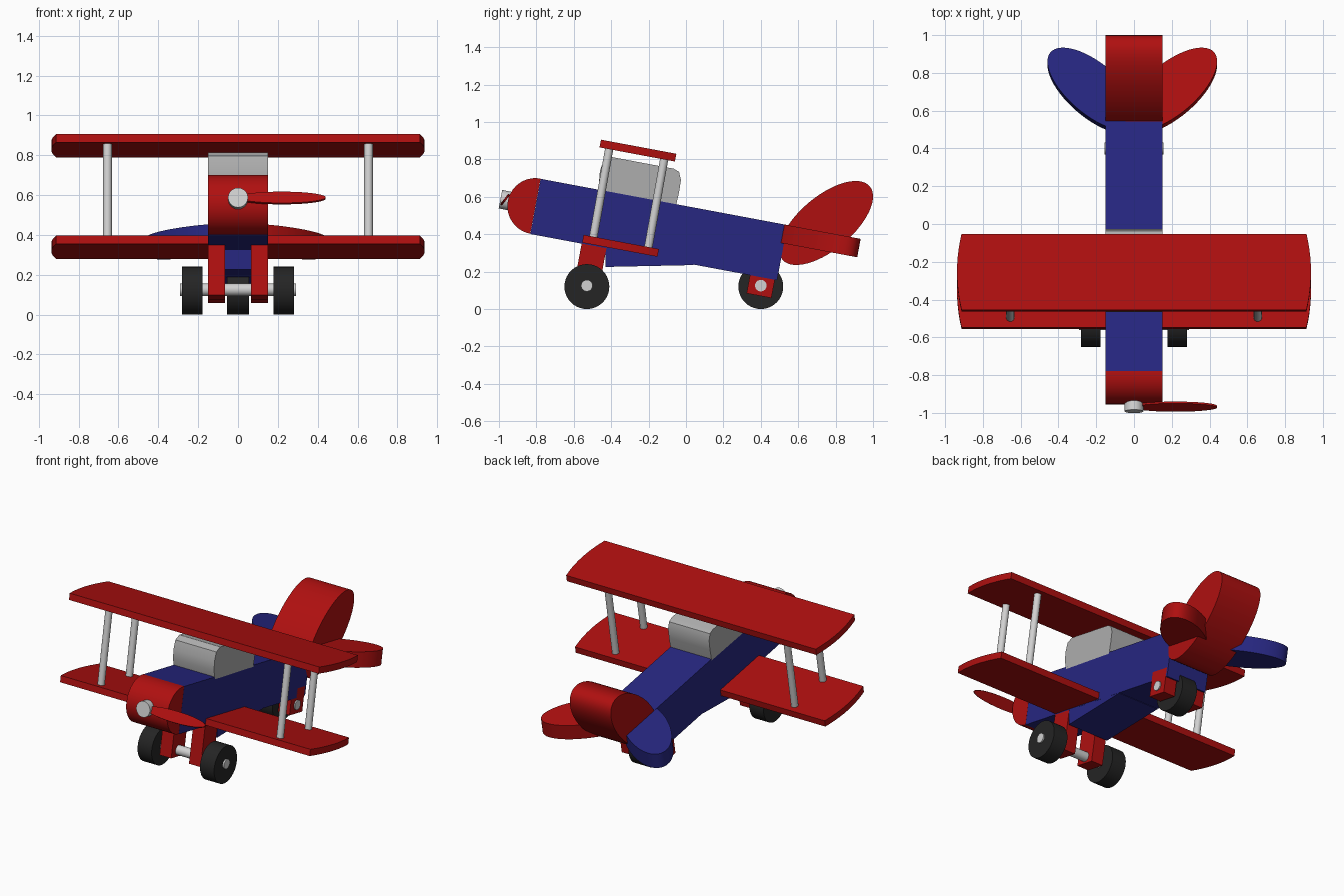
import bpy, bmesh
from math import sin, cos, pi, radians, sqrt
from mathutils import Matrix, Vector

if "Cube" in bpy.data.objects:
    bpy.data.objects.remove(bpy.data.objects["Cube"])

TILT = radians(-10.6)  # the whole plane rests nose-up


def material(name, rgb):
    m = bpy.data.materials.new(name)
    m.diffuse_color = (*rgb, 1)
    m.use_nodes = True
    m.node_tree.nodes["Principled BSDF"].inputs["Base Color"].default_value = m.diffuse_color
    return m


RED = material("red", (0.43, 0.005, 0.005))
BLUE = material("blue", (0.02, 0.02, 0.22))
METAL = material("light grey", (0.64, 0.64, 0.64))
SCREEN = material("mid grey", (0.42, 0.42, 0.42))
RUBBER = material("black", (0.018, 0.018, 0.018))

# maps outline (u, v) + depth w to (y, z) + x
SIDE = Matrix(((0, 0, 1, 0), (1, 0, 0, 0), (0, 1, 0, 0), (0, 0, 0, 1)))


def at(x, y, z, rot=TILT):
    return Matrix.Translation((x, y, z)) @ Matrix.Rotation(rot, 4, 'X')


def prism(name, outline, depth, matrix, mat):
    """Extrude a closed 2D outline symmetrically about its plane."""
    bm = bmesh.new()
    n = len(outline)
    lo = [bm.verts.new((u, v, -depth / 2)) for u, v in outline]
    hi = [bm.verts.new((u, v, depth / 2)) for u, v in outline]
    bm.faces.new(lo[::-1])
    bm.faces.new(hi)
    for i in range(n):
        j = (i + 1) % n
        bm.faces.new((lo[i], lo[j], hi[j], hi[i]))
    bm.transform(matrix)
    bmesh.ops.recalc_face_normals(bm, faces=bm.faces)
    me = bpy.data.meshes.new(name)
    bm.to_mesh(me)
    bm.free()
    me.materials.append(mat)
    ob = bpy.data.objects.new(name, me)
    bpy.context.collection.objects.link(ob)
    return ob


def ellipse(a, b, turn=0.0, n=40):
    pts = [(a * cos(2 * pi * i / n), b * sin(2 * pi * i / n)) for i in range(n)]
    return [(u * cos(turn) - v * sin(turn), u * sin(turn) + v * cos(turn)) for u, v in pts]


def rect(w, h):
    return [(-w / 2, -h / 2), (w / 2, -h / 2), (w / 2, h / 2), (-w / 2, h / 2)]


def rod(name, p, q, r, mat, n=24):
    p, q = Vector(p), Vector(q)
    rot = (q - p).to_track_quat('Z', 'Y').to_matrix().to_4x4()
    return prism(name, ellipse(r, r, 0, n), (q - p).length,
                 Matrix.Translation((p + q) / 2) @ rot, mat)


# Body, belly wedge and round nose
prism("fuselage", rect(1.342, 0.3), 0.3, at(0, -0.145, 0.425) @ SIDE, BLUE)
prism("belly", [(-0.43, 0.225), (0.04, 0.235), (0.04, 0.28), (-0.43, 0.37)], 0.299, SIDE, BLUE)
nose = [(0.15 * cos(t), 0.15 * sin(t)) for t in (pi / 2 + pi * i / 20 for i in range(21))]
prism("nose", nose, 0.3, at(0, -0.805, 0.55) @ SIDE, RED)

# Windscreen block
prism("windscreen", [(-0.455, 0.62), (-0.465, 0.68), (-0.46, 0.74), (-0.44, 0.795), (-0.40, 0.813),
                     (-0.065, 0.75), (-0.037, 0.733), (-0.027, 0.69), (-0.037, 0.625), (-0.054, 0.55)],
      0.3, SIDE, SCREEN)

# Propeller hub and single blade
rod("propeller_hub", (0, -0.992, 0.587), (0, -0.94, 0.577), 0.05, METAL)
prism("propeller_blade", ellipse(0.22, 0.036), 0.012,
      at(0.22, -0.967, 0.585, radians(52)), RED)

# Wings with bowed tips
tip = [(0.913 + 0.024 * (1 - (k / 5) ** 2), 0.205 * k / 5) for k in range(-5, 6)]
wing = tip + [(-u, -v) for u, v in tip]
for name, y, z in (("upper_wing", -0.257, 0.847), ("lower_wing", -0.35, 0.338)):
    prism(name, wing, 0.042, at(0, y, z), RED)

# Wing struts
for side, sx in (("left", -0.655), ("right", 0.655)):
    rod("front_strut_" + side, (sx, -0.497, 0.375), (sx, -0.409, 0.865), 0.022, METAL)
    rod("rear_strut_" + side, (sx, -0.203, 0.32), (sx, -0.115, 0.81), 0.022, METAL)

# Tail fin and two-coloured tailplane
prism("tail_fin", ellipse(0.305, 0.143, radians(40), 56), 0.3,
      Matrix.Translation((0, 0.749, 0.46)) @ SIDE, RED)
prism("right_tailplane", ellipse(0.303, 0.135, radians(41), 56), 0.1, at(0.195, 0.705, 0.367), RED)
prism("left_tailplane", ellipse(0.303, 0.135, radians(139), 56), 0.1, at(-0.213, 0.705, 0.367), BLUE)

# Undercarriage: legs, brackets, axles, wheels
for side, s in (("left", -1), ("right", 1)):
    prism("front_leg_" + side, rect(0.135, 0.28), 0.085, at(s * 0.1075, -0.513, 0.222) @ SIDE, RED)
    prism("rear_bracket_" + side, rect(0.135, 0.16), 0.085, at(s * 0.1075, 0.405, 0.15) @ SIDE, RED)
    rod("front_wheel_" + side, (s * 0.177, -0.53, 0.12), (s * 0.28, -0.53, 0.12), 0.12, RUBBER, 40)
rod("rear_wheel", (-0.056, 0.4, 0.12), (0.056, 0.4, 0.12), 0.12, RUBBER, 40)
rod("front_axle", (-0.29, -0.53, 0.125), (0.29, -0.53, 0.125), 0.031, METAL)
rod("rear_axle", (-0.157, 0.4, 0.125), (0.157, 0.4, 0.125), 0.031, METAL)

# Smooth curved sides, keep rims sharp
for ob in bpy.context.collection.objects:
    ob.select_set(True)
    bpy.context.view_layer.objects.active = ob
bpy.ops.object.shade_smooth_by_angle(angle=radians(30))
